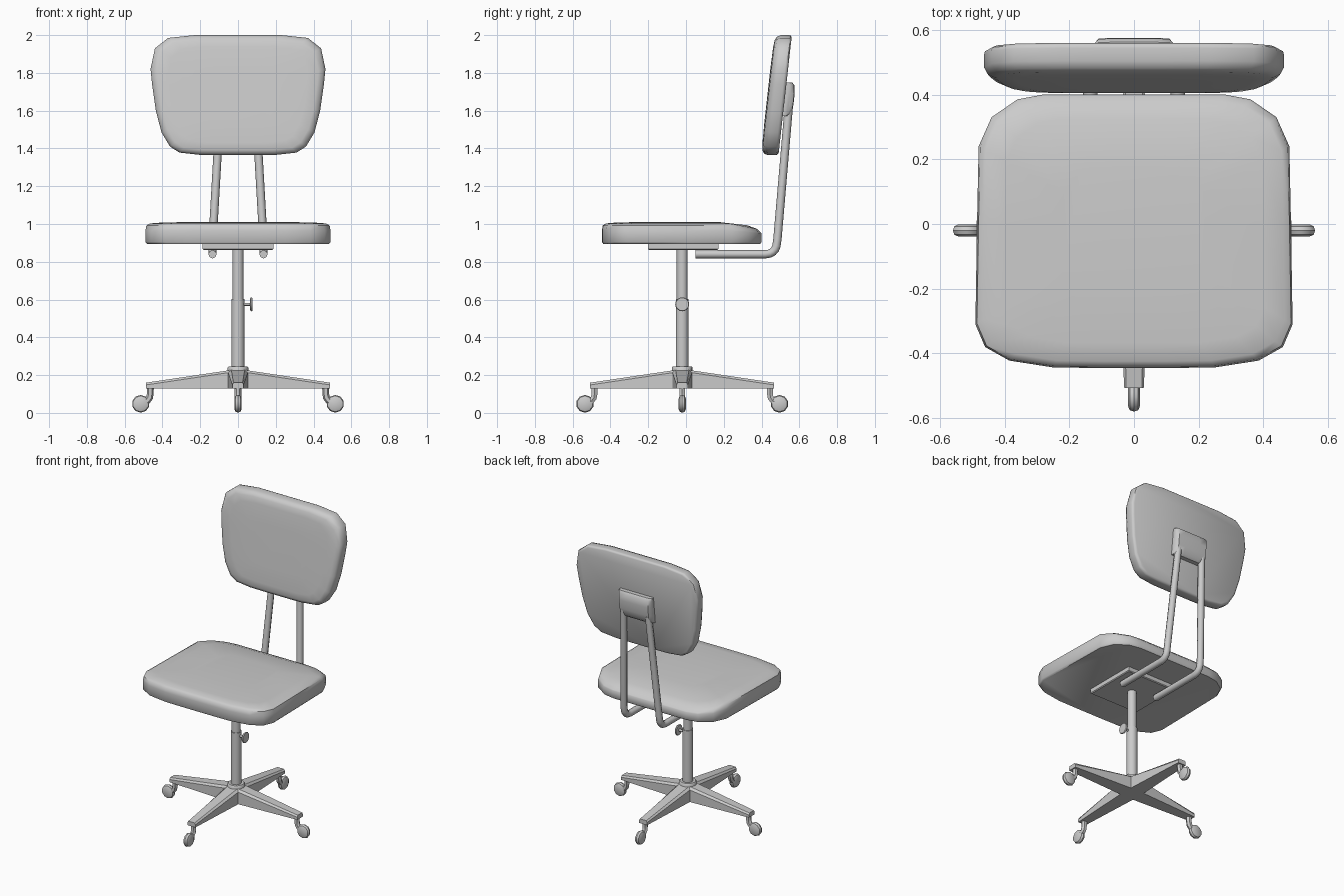
import bpy, bmesh, math
from mathutils import Vector, Matrix

if "Cube" in bpy.data.objects:
    bpy.data.objects.remove(bpy.data.objects["Cube"])

CY = -0.02  # column axis in y


def finish(ob, angle=40):
    bpy.ops.object.select_all(action='DESELECT')
    ob.select_set(True)
    bpy.context.view_layer.objects.active = ob
    bpy.ops.object.shade_smooth_by_angle(angle=math.radians(angle))
    return ob


def loft(name, rings, matrix=Matrix(), angle=40):
    """Skin a stack of equal-length point rings and cap both ends."""
    bm = bmesh.new()
    vs = [[bm.verts.new(matrix @ Vector(p)) for p in r] for r in rings]
    n = len(rings[0])
    for a, b in zip(vs, vs[1:]):
        for i in range(n):
            bm.faces.new((a[i], a[(i + 1) % n], b[(i + 1) % n], b[i]))
    bm.faces.new(vs[0])
    bm.faces.new(vs[-1])
    bmesh.ops.recalc_face_normals(bm, faces=bm.faces)
    me = bpy.data.meshes.new(name)
    bm.to_mesh(me)
    bm.free()
    ob = bpy.data.objects.new(name, me)
    bpy.context.collection.objects.link(ob)
    return finish(ob, angle)


def turned(name, profile, matrix, sides=16):
    """Surface of revolution about local z from (radius, z) pairs."""
    ring = [(math.cos(2 * math.pi * i / sides), math.sin(2 * math.pi * i / sides)) for i in range(sides)]
    return loft(name, [[(r * c, r * s, z) for c, s in ring] for r, z in profile], matrix)


def tube(name, points, radius, matrix=Matrix(), res=2):
    cu = bpy.data.curves.new(name, 'CURVE')
    cu.dimensions = '3D'
    cu.bevel_depth = radius
    cu.bevel_resolution = res
    cu.use_fill_caps = True
    sp = cu.splines.new('POLY')
    sp.points.add(len(points) - 1)
    for p, co in zip(sp.points, points):
        p.co = (*(matrix @ Vector(co)), 1)
    ob = bpy.data.objects.new(name, cu)
    bpy.context.collection.objects.link(ob)
    bpy.ops.object.select_all(action='DESELECT')
    ob.select_set(True)
    bpy.context.view_layer.objects.active = ob
    bpy.ops.object.convert(target='MESH')
    return finish(bpy.context.object, 50)


def mirrored(half):
    return half + [(-x, y) for x, y in reversed(half)]


# Seat cushion: rounded outline, soft top edge, falling away at the rear
seat = mirrored([(0.1, -0.445), (0.25, -0.443), (0.385, -0.422), (0.46, -0.38), (0.49, -0.31),
                 (0.485, 0), (0.48, 0.24), (0.44, 0.33), (0.36, 0.385), (0.28, 0.40), (0.1, 0.40)])
rings = []
for s, z, drop in [(0.985, 0.895, 0), (1, 0.905, 0), (1, 0.965, 0.1), (0.99, 0.992, 0.25),
                   (0.95, 1.003, 0.2), (0.82, 1.008, 0.1), (0.45, 1.011, 0)]:
    rings.append([(x * s, (y + 0.02) * s - 0.02, z - drop * max(0, y - 0.25)) for x, y in seat])
loft("seat", rings, angle=50)

# Back cushion: outline in x-z, leaning backwards
back = mirrored([(0.1, 1.365), (0.2, 1.366), (0.31, 1.378), (0.36, 1.41), (0.405, 1.485), (0.435, 1.6),
                 (0.455, 1.74), (0.463, 1.82), (0.44, 1.93), (0.37, 1.985), (0.23, 2.0), (0.1, 2.0)])
rings = []
for s, d in [(0.965, 0.092), (0.995, 0.085), (1, 0.075), (1, 0.035), (0.975, 0.014), (0.92, 0.004),
             (0.8, 0), (0.45, -0.002)]:
    ring = []
    for x, z in back:
        zz = (z - 1.69) * s + 1.69
        ring.append((x * s, 0.398 + d + (zz - 1.37) * 0.112, zz))
    rings.append(ring)
loft("backrest", rings, angle=50)

# Clamp behind the backrest: tapered block with a rounded outer face
rings = []
for hx, t in [(-0.125, 0.55), (-0.11, 0.95), (-0.06, 1), (0.06, 1), (0.11, 0.95), (0.125, 0.55)]:
    prof = [(0, 0.09), (0.03, 0.09), (0.043, 0.075), (0.05, 0.03), (0.05, -0.03), (0.043, -0.075),
            (0.03, -0.088), (0, -0.088)]
    rings.append([(hx, 0.522 + d * t + h * 0.11, 1.66 + h) for d, h in prof])
loft("backrest_clamp", rings)

# Bent support tubes
for side, tag in ((-1, "left"), (1, "right")):
    path = [(side * 0.135, 0.05, 0.84), (side * 0.135, 0.42, 0.84)]
    for a in (20, 40, 60, 80):
        r = math.radians(a)
        path.append((side * 0.135, 0.425 + 0.055 * math.sin(r), 0.895 - 0.055 * math.cos(r)))
    path += [(side * 0.134, 0.484, 0.92), (side * 0.094, 0.544, 1.62)]
    tube("back_tube_" + tag, path, 0.022)

# Mounting plate under the seat
loft("seat_plate", [[(x * s, -0.015 + y * s, z) for x, y in ((-0.187, -0.187), (0.187, -0.187),
     (0.187, 0.187), (-0.187, 0.187))] for s, z in ((0.97, 0.863), (1, 0.868), (1, 0.9))])

# Column and hub
axis = Matrix.Translation((0, CY, 0))
turned("inner_column", [(0.029, 0.58), (0.029, 0.87)], axis)
turned("outer_column", [(0.034, 0.2), (0.034, 0.602)], axis)
turned("hub", [(0.05, 0.13), (0.055, 0.2), (0.055, 0.24), (0.05, 0.246)], axis)

# Height knob on the right of the column
knob = Matrix.Translation((0, CY, 0.575)) @ Matrix.Rotation(math.pi / 2, 4, 'Y')
turned("height_knob", [(0.008, 0.025), (0.008, 0.064), (0.034, 0.065), (0.037, 0.07), (0.034, 0.076)], knob)

# Four base arms, each with a caster
for i in range(4):
    m = axis @ Matrix.Rotation(i * math.pi / 2, 4, 'Z')
    rings = []
    for x, wb, wt, top in ((0.0, 0.055, 0.04, 0.232), (0.05, 0.052, 0.035, 0.225), (0.487, 0.03, 0.024, 0.16)):
        rings.append([(x, -wb, 0.13), (x, wb, 0.13), (x, wb, top - 0.012), (x, wt, top),
                      (x, -wt, top), (x, -wb, top - 0.012)])
    loft(f"base_arm_{i + 1}", rings, m, 30)
    tube(f"caster_stem_{i + 1}", [(0.464, 0, 0.145), (0.464, 0, 0.105), (0.468, 0, 0.08),
                                  (0.482, 0, 0.062), (0.52, 0, 0.05)], 0.018, m, 1)
    wheel = m @ Matrix.Translation((0.515, 0, 0.048)) @ Matrix.Rotation(math.pi / 2, 4, 'X')
    turned(f"caster_wheel_{i + 1}", [(0.028, -0.019), (0.042, -0.013), (0.047, 0),
                                     (0.042, 0.013), (0.028, 0.019)], wheel @ Matrix.Rotation(math.pi / 10, 4, 'Z'), 10)
